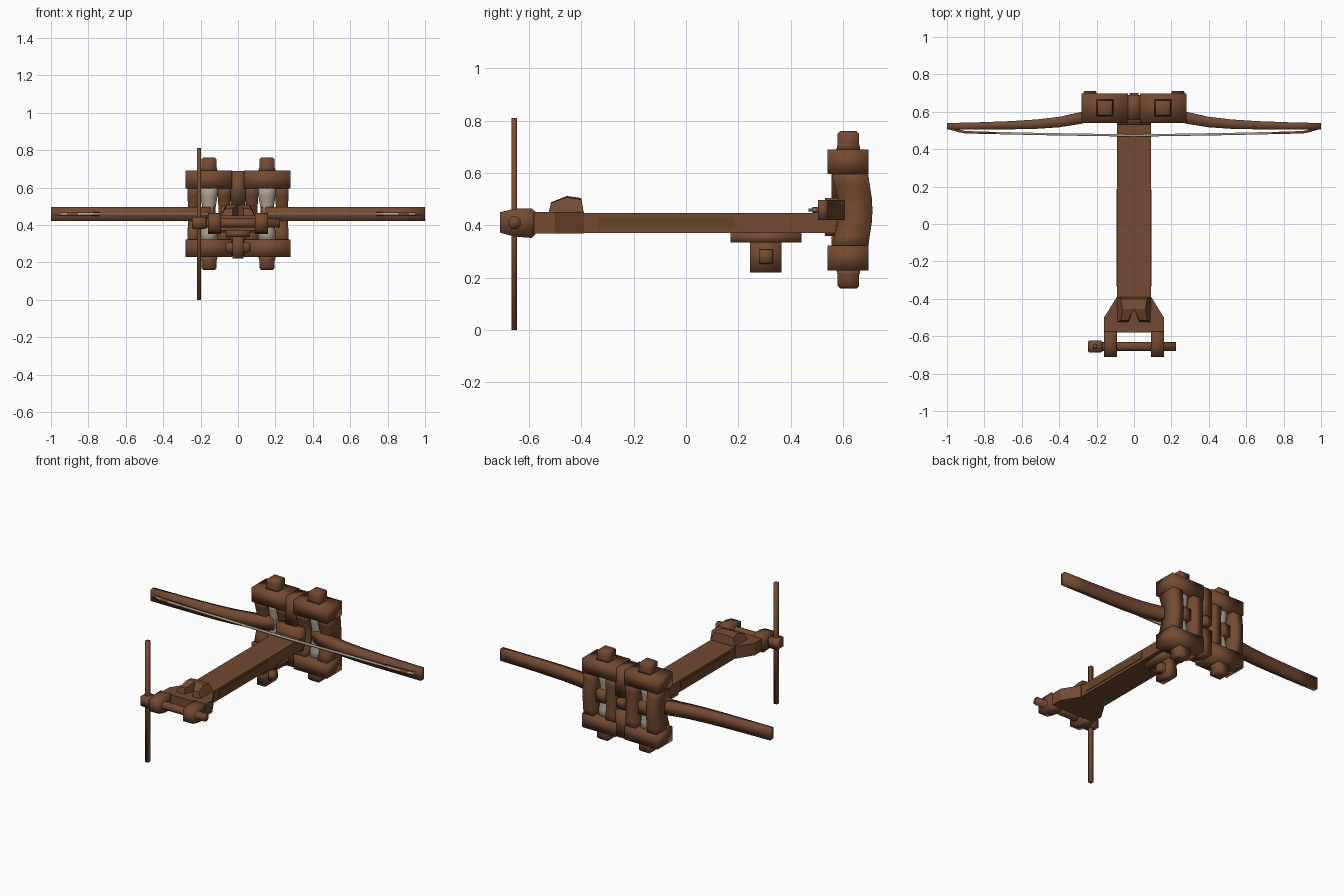
import bpy, bmesh, math
from mathutils import Vector

if "Cube" in bpy.data.objects:
    bpy.data.objects.remove(bpy.data.objects["Cube"])


def material(name, rgb):
    m = bpy.data.materials.new(name)
    m.diffuse_color = (*rgb, 1)
    m.use_nodes = True
    m.node_tree.nodes["Principled BSDF"].inputs["Base Color"].default_value = m.diffuse_color
    return m


WOOD = material("brown wood", (0.17, 0.07, 0.033))
PANEL = material("olive wood", (0.13, 0.062, 0.022))
ROPE = material("pale rope", (0.42, 0.36, 0.28))


def finish(name, bm, mat, smooth=True):
    bmesh.ops.recalc_face_normals(bm, faces=bm.faces)
    mesh = bpy.data.meshes.new(name)
    bm.to_mesh(mesh)
    bm.free()
    for p in mesh.polygons:
        p.use_smooth = smooth
    mesh.materials.append(mat)
    ob = bpy.data.objects.new(name, mesh)
    bpy.context.collection.objects.link(ob)
    return ob


def loft(name, rings, mat=WOOD, smooth=True):
    """Skin a list of equal-length point rings and cap the ends."""
    bm = bmesh.new()
    loops = [[bm.verts.new(p) for p in ring] for ring in rings]
    n = len(loops[0])
    for a, b in zip(loops, loops[1:]):
        for i in range(n):
            j = (i + 1) % n
            bm.faces.new((a[i], a[j], b[j], b[i]))
    bm.faces.new(loops[0])
    bm.faces.new(loops[-1])
    return finish(name, bm, mat, smooth)


def rect_z(x0, x1, y0, y1, z):
    return [(x0, y0, z), (x1, y0, z), (x1, y1, z), (x0, y1, z)]


def rect_x(x, y0, y1, z0, z1):
    return [(x, y0, z0), (x, y1, z0), (x, y1, z1), (x, y0, z1)]


def rect_y(y, x0, x1, z0, z1):
    return [(x0, y, z0), (x1, y, z0), (x1, y, z1), (x0, y, z1)]


def box(name, x0, x1, y0, y1, z0, z1, mat=WOOD, smooth=True):
    return loft(name, [rect_z(x0, x1, y0, y1, z0), rect_z(x0, x1, y0, y1, z1)], mat, smooth)


def rod_x(name, x0, x1, y, z, r, sides=8, mat=WOOD):
    def ring(x):
        return [(x, y + r * math.cos((i + .5) * math.tau / sides),
                 z + r * math.sin((i + .5) * math.tau / sides)) for i in range(sides)]
    return loft(name, [ring(x0), ring(x1)], mat)


# stock with inset side panels
box("stock", -0.09, 0.09, -0.58, 0.57, 0.37, 0.447, smooth=False)
for s in (-1, 1):
    a, b = sorted((s * 0.088, s * 0.094))
    box("stock_side_panel", a, b, -0.335, 0.185, 0.387, 0.432, PANEL, False)

# winch yoke: widening shoulders and two tapering prongs
loft("yoke", [rect_y(-0.39, -0.092, 0.092, 0.369, 0.45),
              rect_y(-0.50, -0.16, 0.16, 0.369, 0.45),
              rect_y(-0.58, -0.16, 0.16, 0.369, 0.45)], smooth=False)
for s in (-1, 1):
    a, b = sorted((s * 0.09, s * 0.16))
    loft("yoke_prong", [rect_y(-0.71, a, b, 0.372, 0.45),
                        rect_y(-0.655, a, b, 0.357, 0.463),
                        rect_y(-0.59, a, b, 0.352, 0.465),
                        rect_y(-0.575, a, b, 0.365, 0.452)])

# winch axle, hub and crank handle
rod_x("winch_axle", -0.235, 0.225, -0.655, 0.41, 0.026)
loft("crank_hub", [rect_x(x, -0.655 - h, -0.655 + h, 0.41 - h, 0.41 + h)
                   for x, h in ((-0.247, .025), (-0.238, .033), (-0.178, .033), (-0.169, .025))])
box("crank_handle", -0.22, -0.197, -0.667, -0.645, 0, 0.81)

# trigger block: two cheeks leaving a notch at the front end
for s in (-1, 1):
    loft("trigger_cheek", [
        [(0, -0.39, .445), (s * .092, -0.39, .445), (s * .07, -0.40, .498), (0, -0.40, .504)],
        [(0, -0.455, .445), (s * .092, -0.455, .445), (s * .062, -0.455, .508), (0, -0.455, .512)],
        [(s * .03, -0.525, .445), (s * .092, -0.525, .445), (s * .07, -0.515, .485), (s * .03, -0.515, .488)]],
        smooth=False)

# mounting pad and pivot below the stock
box("pivot_pad", -0.065, 0.065, 0.17, 0.44, 0.335, 0.372)
box("pivot_block", -0.03, 0.03, 0.245, 0.365, 0.22, 0.34)
loft("pivot_pin", [rect_x(x, 0.305 - h, 0.305 + h, 0.28 - h, 0.28 + h)
                   for x, h in ((-0.067, .022), (-0.05, .027), (0.05, .027), (0.067, .022))])

# torsion frames, mirrored left and right
HEIGHTS = [(0.30, 0), (0.36, .45), (0.41, .85), (0.457, 1), (0.505, .85), (0.555, .45), (0.61, 0)]


def post(name, s, x0, x1, waist, belly):
    a, b = sorted((s * x0, s * x1))
    loft(name, [rect_z(a + waist * t, b - waist * t, 0.552 + 0.033 * t, 0.693 + belly * t, z)
                for z, t in HEIGHTS])


for s in (-1, 1):
    a, b = sorted((s * 0.033, s * 0.28))
    box("frame_top", a, b, 0.54, 0.697, 0.595, 0.69)
    box("frame_bottom", a, b, 0.54, 0.697, 0.228, 0.322)
    post("outer_post", s, 0.198, 0.272, 0.005, 0.019)
    post("inner_post", s, 0.036, 0.112, 0.008, 0.004)
    cx = s * 0.155
    # stepped tensioner caps above and below
    for base, d in ((0.688, 1), (0.23, -1)):
        loft("tension_cap", [rect_z(cx - h, cx + h, 0.62 - h, 0.62 + h, base + d * k)
                             for k, h in ((0, .046), (.022, .041), (.026, .041), (.062, .041), (.072, .03))])
    # twisted rope bundle, narrower in the middle
    loft("rope_bundle", [[(cx + r * math.cos(i * math.tau / 12), 0.62 + r * math.sin(i * math.tau / 12), z)
                          for i in range(12)]
                         for z, r in ((.31, .05), (.36, .046), (.42, .036), (.457, .034),
                                      (.495, .036), (.555, .046), (.605, .05))], ROPE)
    # curved bow arm reaching through the rope bundle
    path = [(0.12, .635, .036), (0.20, .595, .034), (0.28, .568, .032), (0.40, .545, .028),
            (0.52, .534, .025), (0.66, .528, .022), (0.85, .524, .019), (1.0, .522, .018)]
    loft("bow_arm", [rect_x(s * x, y - w, y + w, 0.42, 0.497) for x, y, w in path])
    box("arm_butt", cx - .032, cx + .032, 0.60, 0.685, 0.42, 0.497)
    # string hook near the arm tip
    loft("string_hook", [rect_x(s * x, y0, y1, .447, .469)
                         for x, y0, y1 in ((.98, .503, .515), (.90, .483, .497), (.74, .483, .492))])

# recessed centre block joining the frames, with a front collar and rear knob
box("centre_block_top", -0.04, 0.04, 0.556, 0.69, 0.50, 0.688)
box("centre_block_bottom", -0.04, 0.04, 0.556, 0.69, 0.23, 0.40)
box("centre_core", -0.04, 0.04, 0.56, 0.655, 0.38, 0.52)
box("stock_collar", -0.09, 0.09, 0.53, 0.60, 0.36, 0.505)
box("rear_knob", -0.025, 0.025, 0.64, 0.70, 0.43, 0.485)

# bowstring drawn slightly back at its middle
loft("bowstring", [rect_x(x, y - .006, y + .006, .452, .465)
                   for x, y in ((-.95, .499), (-.9, .49), (-.5, .481), (0, .473),
                                (.5, .481), (.9, .49), (.95, .499))], ROPE)
